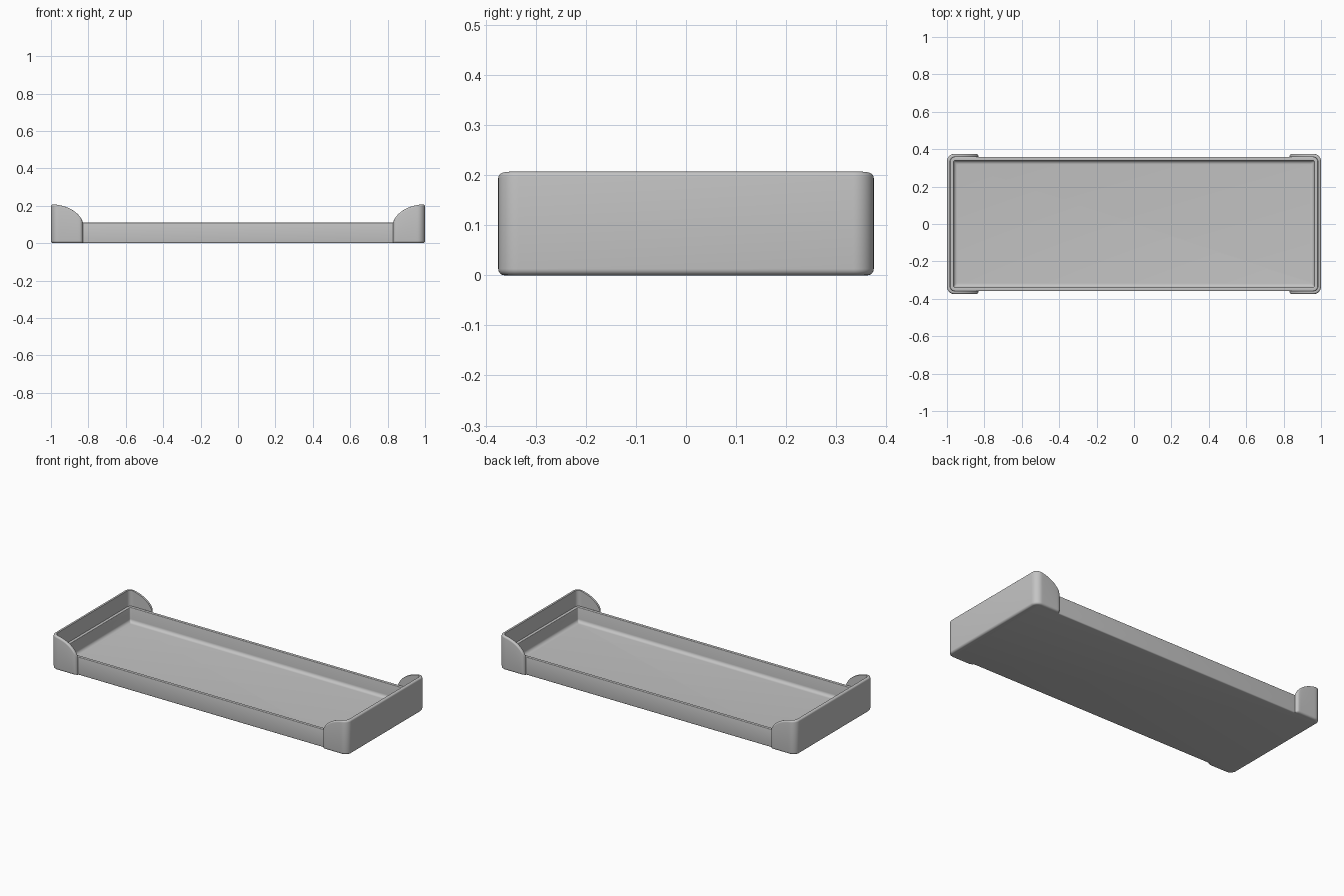
import bpy, bmesh, math

if "Cube" in bpy.data.objects:
    bpy.data.objects.remove(bpy.data.objects["Cube"])

grey = bpy.data.materials.new("plain grey")
grey.diffuse_color = (0.55, 0.55, 0.55, 1)
grey.use_nodes = True
grey.node_tree.nodes["Principled BSDF"].inputs["Base Color"].default_value = grey.diffuse_color

TX, TY, TR = 0.983, 0.358, 0.024   # tray half sizes and corner radius
RIM = 0.11                         # tray height
WALL = 0.017                       # end guard thickness
END, TOP = 0.83, 0.207             # guard inner reach and height


def finish(name, bm):
    bmesh.ops.recalc_face_normals(bm, faces=bm.faces[:])
    mesh = bpy.data.meshes.new(name)
    bm.to_mesh(mesh)
    bm.free()
    mesh.materials.append(grey)
    obj = bpy.data.objects.new(name, mesh)
    bpy.context.collection.objects.link(obj)
    bpy.ops.object.select_all(action='DESELECT')
    obj.select_set(True)
    bpy.context.view_layer.objects.active = obj
    bpy.ops.object.shade_smooth_by_angle(angle=math.radians(35))
    return obj


def arc(n, a0, a1):
    """Cosine and sine pairs from a0 to a1 degrees."""
    angles = [math.radians(a0 + (a1 - a0) * i / n) for i in range(n + 1)]
    return [(math.cos(a), math.sin(a)) for a in angles]


def loft(bm, loops, closed):
    """Skin equal vertex loops and cap both ends."""
    n = len(loops[0])
    for a, b in zip(loops, loops[1:]):
        for i in range(n):
            j = (i + 1) % n
            bm.faces.new((a[i], a[j], b[j], b[i]))
    if closed:
        bm.faces.new(loops[0])
        bm.faces.new(loops[-1])


# Tray: rounded rectangle rings from underside, over the rim, to the floor
def tray_ring(bm, inset, z):
    r = max(TR - inset, 0.008)
    hx, hy = TX - inset - r, TY - inset - r
    verts = []
    for k, (sx, sy) in enumerate([(1, 1), (-1, 1), (-1, -1), (1, -1)]):
        for c, s in arc(6, 90 * k, 90 * k + 90):
            verts.append(bm.verts.new((sx * hx + r * c, sy * hy + r * s, z)))
    return verts


profile = []
profile += [(0.007 - 0.007 * c, 0.007 + 0.007 * s) for c, s in arc(4, -90, 0)]
profile += [(0.003 - 0.003 * c, RIM - 0.003 + 0.003 * s) for c, s in arc(3, 0, 90)]
profile += [(0.016 + 0.003 * c, RIM - 0.003 + 0.003 * s) for c, s in arc(3, 90, 0)]
profile += [(0.039 - 0.020 * c, 0.040 - 0.020 * s) for c, s in arc(6, 0, 90)]
bm = bmesh.new()
loft(bm, [tray_ring(bm, i, z) for i, z in profile], True)
finish("tray", bm)


# End guards: raised walls wrapping each end, swept along a U-shaped path
def guard_path():
    """Tray surface point, outward normal and local thickness per station."""
    half = [(END + WALL * (1 - c), TY, 0, 1, max(WALL * s, 0.001))
            for c, s in arc(6, 0, 90)]
    x0, x1 = END + WALL, TX - TR
    half += [(x0 + (x1 - x0) * i / 10, TY, 0, 1, WALL) for i in range(1, 10)]
    half += [(x1 + TR * c, TY - TR + TR * s, c, s, WALL) for c, s in arc(10, 90, 0)]
    return half + [(x, -y, nx, -ny, t) for x, y, nx, ny, t in reversed(half)]


def guard_top(x):
    u = min(max((1 - x) / 0.174, 0), 1)
    return TOP - 0.12 + 0.12 * math.sqrt(1 - u * u)


def build_guard(name, side):
    bm = bmesh.new()
    loops = []
    for x, y, nx, ny, t in guard_path():
        top = guard_top(x + nx * t)
        rb, rt = min(0.013, t), min(0.010, t * 0.8)
        section = [(-0.008, 0.0)]
        section += [(t - rb + rb * c, rb + rb * s) for c, s in arc(5, -90, 0)]
        section += [(t - rt + rt * c, top - rt + rt * s) for c, s in arc(5, 0, 90)]
        section += [(0.0, top - 0.001), (0.0, RIM - 0.004), (-0.008, RIM - 0.010)]
        loops.append([bm.verts.new((side * (x + nx * d), y + ny * d, z))
                      for d, z in section])
    loft(bm, loops, True)
    return finish(name, bm)


build_guard("right_end_guard", 1)
build_guard("left_end_guard", -1)
